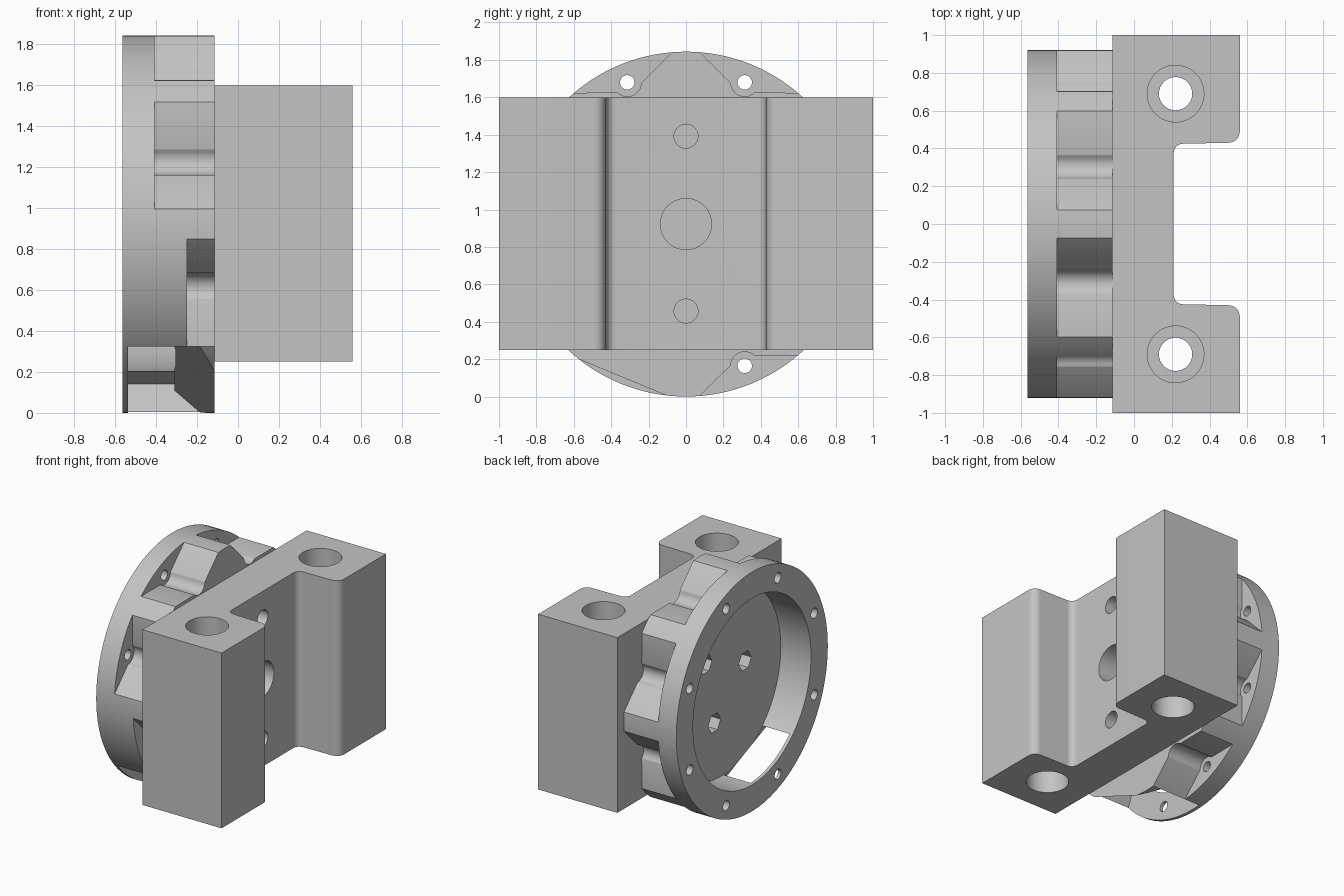
import bpy, bmesh
from math import sin, cos, pi, radians

cube = bpy.data.objects.get("Cube")
if cube:
    bpy.data.objects.remove(cube, do_unlink=True)

CZ = 0.922            # height of the disc axis
BACK, FACE = -0.115, -0.563   # disc ends along x

grey = bpy.data.materials.new("light grey")
grey.use_nodes = True
grey.diffuse_color = (0.55, 0.55, 0.55, 1)
grey.node_tree.nodes["Principled BSDF"].inputs["Base Color"].default_value = (0.55, 0.55, 0.55, 1)


def arc(cx, cy, r, a0, a1, n):
    return [(cx + r * cos(radians(a0 + (a1 - a0) * i / n)),
             cy + r * sin(radians(a0 + (a1 - a0) * i / n))) for i in range(n + 1)]


def circle(cx, cy, r, n=32):
    return arc(cx, cy, r, 0, 360, n)[:-1]


def along_x(p, q, d):
    return (d, p, q + CZ)


def along_z(p, q, d):
    return (p, q, d)


def around(angle):
    """Profile in (radius, tangent), extruded along x, turned round the disc axis."""
    c, s = cos(radians(angle)), sin(radians(angle))
    return lambda u, t, d: (d, u * c - t * s, u * s + t * c + CZ)


def prism(name, profile, a, b, place):
    bm = bmesh.new()
    low = [bm.verts.new(place(p, q, a)) for p, q in profile]
    high = [bm.verts.new(place(p, q, b)) for p, q in profile]
    bm.faces.new(low)
    bm.faces.new(high)
    n = len(low)
    for i in range(n):
        j = (i + 1) % n
        bm.faces.new((low[i], low[j], high[j], high[i]))
    bmesh.ops.recalc_face_normals(bm, faces=bm.faces)
    mesh = bpy.data.meshes.new(name)
    bm.to_mesh(mesh)
    bm.free()
    mesh.materials.append(grey)
    ob = bpy.data.objects.new(name, mesh)
    bpy.context.collection.objects.link(ob)
    return ob


def select(ob):
    bpy.ops.object.select_all(action='DESELECT')
    ob.select_set(True)
    bpy.context.view_layer.objects.active = ob


def cut(ob, cutter):
    cutter.hide_render = True
    mod = ob.modifiers.new("cut", 'BOOLEAN')
    mod.operation = 'DIFFERENCE'
    mod.solver = 'EXACT'
    mod.object = cutter
    select(ob)
    bpy.ops.object.modifier_apply(modifier=mod.name)
    bpy.data.objects.remove(cutter, do_unlink=True)


# Mounting block with a rounded channel
half = ([(BACK, -1), (0.56, -1)] + arc(0.50, -0.49, 0.06, 0, 90, 8)
        + arc(0.26, -0.375, 0.05, 270, 180, 8))
block = prism("mounting_block", half + [(x, -y) for x, y in reversed(half)],
              0.25, 1.6, along_z)

# Upright bolt holes, counterbored at both ends
for y in (-0.69, 0.69):
    cut(block, prism("bore", circle(0.22, y, 0.088), 0.1, 1.8, along_z))
    for a, b in ((0.1, 0.55), (1.3, 1.8)):
        cut(block, prism("counterbore", circle(0.22, y, 0.15, 48), a, b, along_z))

# Holes in the channel wall
for z, r in ((0, 0.137), (0.47, 0.064), (-0.465, 0.064)):
    cut(block, prism("channel_hole", circle(0, z, r), -0.05, 0.4, along_x))

# Round housing with an open cavity
housing = prism("round_housing", circle(0, 0, 0.922, 128), FACE, BACK, along_x)
cut(housing, prism("cavity", circle(0, 0, 0.718, 96), -0.8, -0.305, along_x))

# Screw pockets and screw holes round the rim
pocket = ([(0.99, 0.56), (0.79, 0.07)] + arc(0.82, 0, 0.075, 115, 245, 12)
          + [(0.79, -0.07), (0.99, -0.56)])
for k in range(8):
    angle = 22.5 + 45 * k
    if k != 5:
        start = -0.25 if k == 4 else -0.408
        cut(housing, prism("pocket", pocket, start, 0, around(angle)))
    end = -0.45 if k == 5 else 0
    cut(housing, prism("screw_hole", circle(0.82, 0, 0.039, 20), -0.7, end, around(angle)))

# Ramped window through the wall, between two screw pockets
turn = around(247.5)
ramp = [(-0.537, 1.2), (-0.537, 0.67), (-0.31, 0.67), (-0.31, 0.705),
        (-0.09, 0.91), (-0.09, 1.2)]
cut(housing, prism("window", ramp, -0.42, 0.42, lambda x, u, t: turn(u, t, x)))

# Hexagonal nut pockets in the cavity floor
for angle in (48, 168, 288):
    hexagon = circle(0.29 * cos(radians(angle)), 0.29 * sin(radians(angle)), 0.076, 6)
    hexagon = [(y, z) for z, y in [(q, p) for p, q in hexagon]]
    cut(housing, prism("nut_pocket", hexagon, -0.4, -0.17, along_x))

for ob in (block, housing):
    select(ob)
    bpy.ops.object.shade_smooth_by_angle(angle=radians(20))
